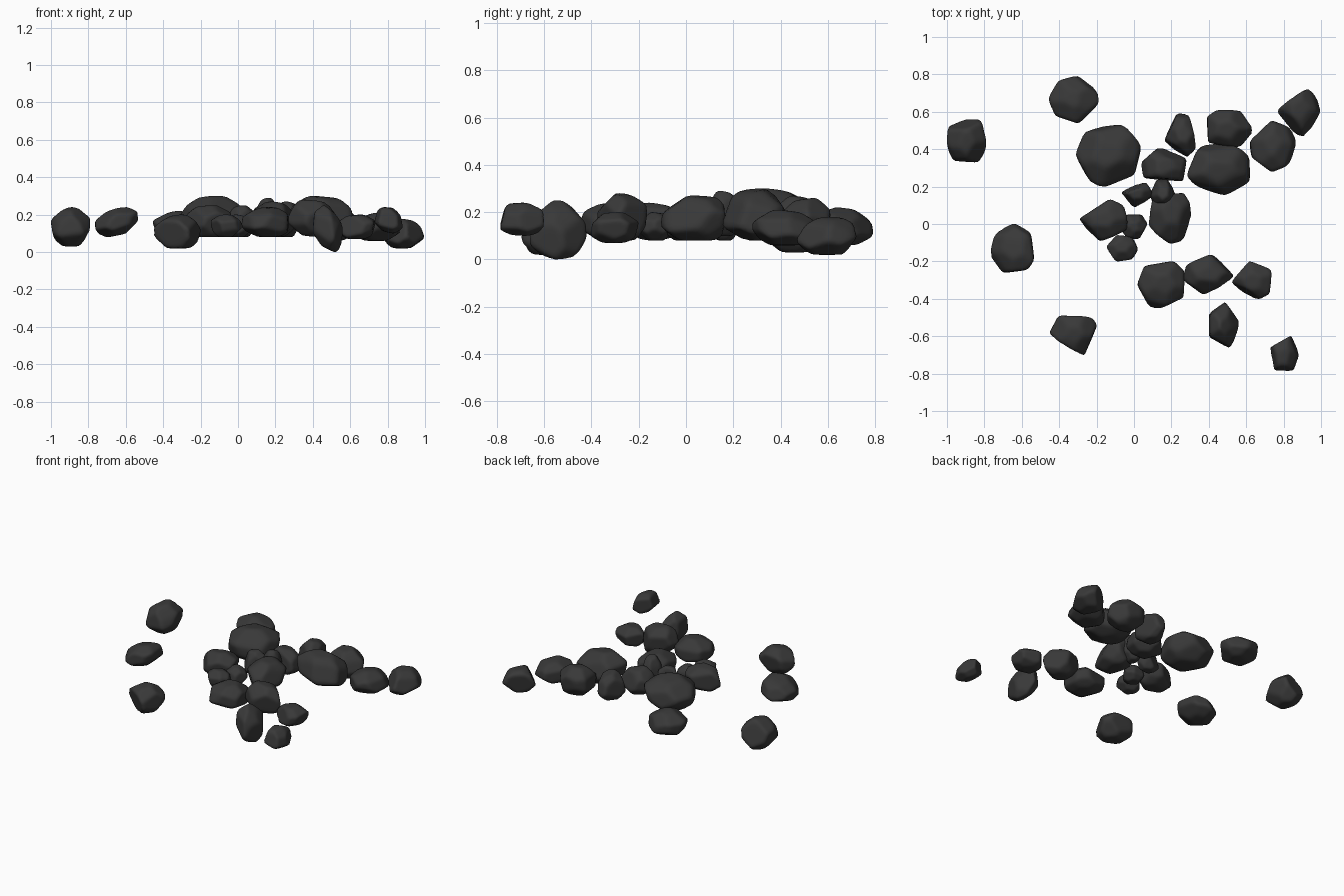
import bpy
import bmesh
import random
from math import sin, cos, pi, radians
from mathutils import Vector

random.seed(7)

default_cube = bpy.data.objects.get("Cube")
if default_cube:
    bpy.data.objects.remove(default_cube, do_unlink=True)

# Single charcoal stone colour
stone = bpy.data.materials.new("charcoal stone")
stone.use_nodes = True
colour = (0.04, 0.04, 0.04, 1)
stone.diffuse_color = colour
shader = stone.node_tree.nodes["Principled BSDF"]
shader.inputs["Base Color"].default_value = colour
shader.inputs["Roughness"].default_value = 0.9


def tilted(angle, tilt):
    """Unit vector at a compass angle, raised by a tilt."""
    return Vector((cos(angle) * cos(tilt), sin(angle) * cos(tilt), sin(tilt)))


def facet_planes(corners):
    """Planes of a rough stone with the given plan corners, as (normal, distance)."""
    planes = [(Vector((0, 0, -1)), 0.8),
              (tilted(random.uniform(0, 2 * pi), random.uniform(1.35, 1.5)), 0.84)]
    # Sides run from corner to corner
    for i, corner in enumerate(corners):
        half_gap = (corner - corners[(i + 1) % len(corners)]) % (2 * pi) / 2
        tilt = random.uniform(-.25, .35)
        planes.append((tilted(corner - half_gap, tilt), cos(half_gap) * cos(tilt)))
    # Shoulders above and below
    for side in (1, -1):
        spin = random.uniform(0, 2 * pi)
        for i in range(5):
            normal = tilted(spin + i * 2 * pi / 5, side * random.uniform(.65, .95))
            planes.append((normal, random.uniform(.8, .92)))
    return planes


def chip(direction, planes, sharpness=24):
    """Push a sphere point onto the softly rounded solid between the planes."""
    total = sum((max(0, n.dot(direction)) / d) ** sharpness for n, d in planes)
    return direction * total ** (-1 / sharpness)


def fit(verts, axis, low, high):
    """Stretch the points to fill a range along one axis."""
    values = [v.co[axis] for v in verts]
    start, span = min(values), max(values) - min(values)
    for v in verts:
        v.co[axis] = low + (v.co[axis] - start) / span * (high - low)


def make_rock(name, x_range, y_range, z_range, corners=(), lean=0):
    """corners are clockwise plan angles in degrees; lean lifts the left side."""
    if not corners:
        corners = [-60 * i + random.uniform(-12, 12) for i in range(6)]
    planes = facet_planes([radians(c) for c in corners])
    bm = bmesh.new()
    bmesh.ops.create_icosphere(bm, subdivisions=4, radius=1)
    for v in bm.verts:
        v.co = chip(v.co.normalized(), planes)
        v.co.z += lean * v.co.x
    for axis, (low, high) in enumerate((x_range, y_range, z_range)):
        fit(bm.verts, axis, low, high)
    mesh = bpy.data.meshes.new(name)
    bm.to_mesh(mesh)
    bm.free()
    mesh.materials.append(stone)
    mesh.shade_smooth()
    rock = bpy.data.objects.new(name, mesh)
    bpy.context.collection.objects.link(rock)


# Rocks packed around the middle: extents in x, y, z, then plan corners
middle_rocks = [
    ((-.31, .035), (.2, .53), (.08, .3), (136, 68, 12, -40, -95, -125, -180)),
    ((-.29, -.035), (-.09, .13), (.08, .25), (80, 42, -25, -100, -185)),
    ((-.075, .07), (-.08, .05), (.08, .2)),
    ((-.145, .02), (-.2, -.06), (.08, .2)),
    ((.08, .305), (-.105, .165), (.08, .27), (52, 12, -60, -90, -160, -220)),
    ((.085, .22), (.085, .24), (.1, .29)),
    ((-.065, .1), (.09, .22), (.08, .25), (60, -10, -100, -185)),
    ((.04, .28), (.23, .405), (.08, .26), (110, 25, -40, -150, -200)),
    ((.165, .33), (.36, .59), (.08, .27), (108, 65, -35, -70, -168)),
    ((.285, .62), (.155, .435), (.08, .3), (130, 70, 30, -28, -85, -142, -165), -.15),
]

# Rocks along the rim and lying apart
outer_rocks = [
    ((-.455, -.19), (.54, .79), (.06, .22), (128, 85, 20, -12, -80, -138, -188)),
    ((-1, -.79), (.33, .56), (.03, .24), (50, -20, -60, -128, -160, -208)),
    ((-.765, -.535), (-.26, 0), (.08, .24), (85, 38, -20, -53, -115, -165, -220), .3),
    ((-.45, -.2), (-.7, -.49), (.02, .2), (130, 45, 23, -66, -182)),
    ((.73, .88), (-.785, -.6), (.1, .24), (63, -5, -50, -130, -200), -.2),
    ((.4, .56), (-.66, -.42), (0, .25), (83, 10, -55, -70, -150, -207), -.3),
    ((.525, .735), (-.4, -.2), (.07, .2), (100, 35, -42, -73, -175)),
    ((.265, .53), (-.375, -.165), (.08, .28), (152, 82, -5, -102, -163), -.1),
    ((.02, .27), (-.45, -.2), (.08, .24), (65, 30, -35, -93, -125, -178, -225)),
    ((.39, .63), (.41, .61), (.06, .26), (115, 60, -5, -65, -140, -215)),
    ((.62, .865), (.28, .55), (.06, .21), (93, 50, 8, -48, -92, -155, -192)),
    ((.77, .995), (.47, .72), (.02, .18), (65, 48, 0, -80, -182)),
]

for group, rocks in (("middle_rock", middle_rocks), ("outer_rock", outer_rocks)):
    for number, shape in enumerate(rocks, 1):
        make_rock(f"{group}_{number}", *shape)
